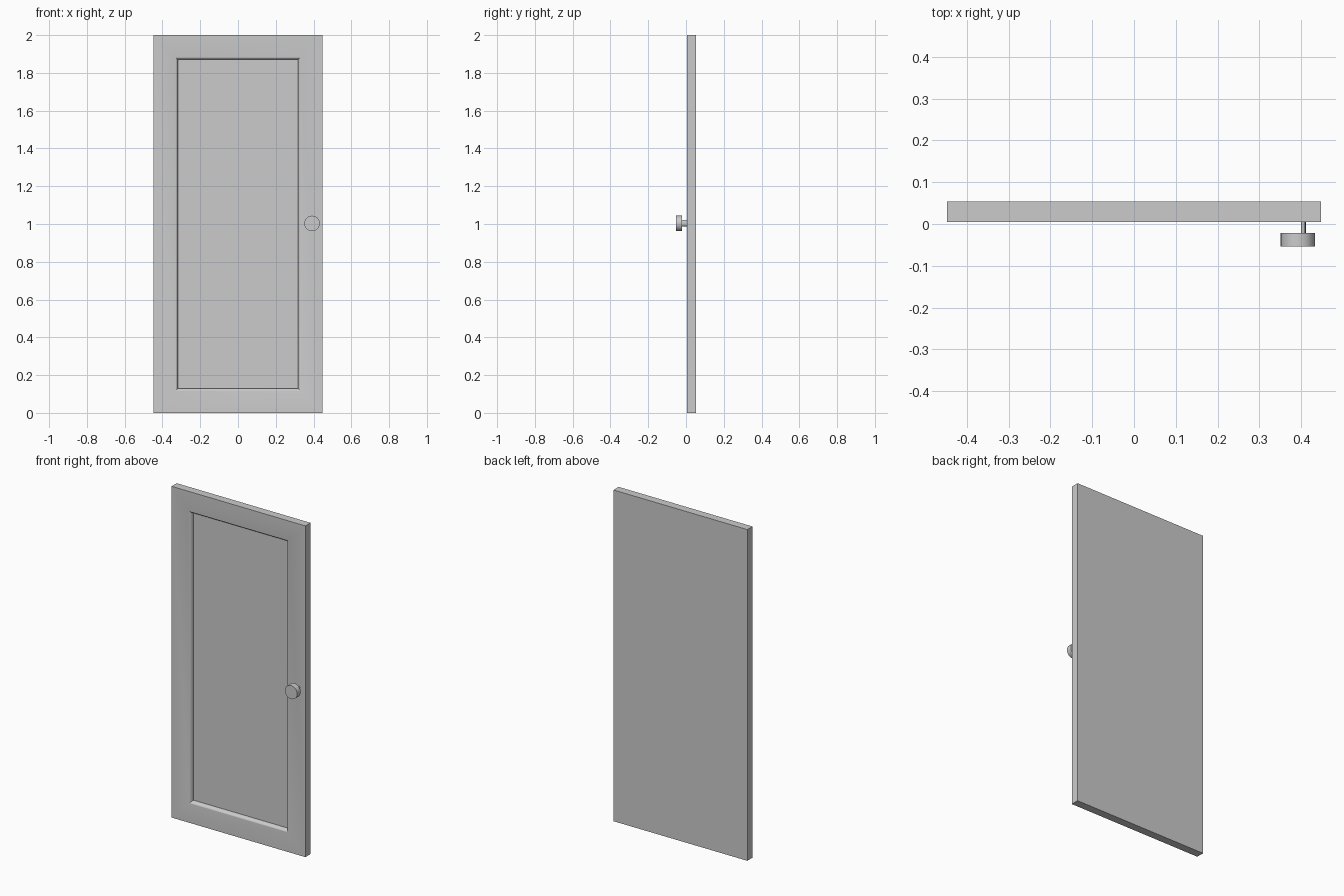
import bpy, bmesh
from math import radians, pi
from mathutils import Matrix, Vector

if "Cube" in bpy.data.objects:
    bpy.data.objects.remove(bpy.data.objects["Cube"])

HALF_W, HEIGHT = 0.447, 2.0
FRONT, BACK = 0.0045, 0.0535


def add_object(name, bm):
    bmesh.ops.recalc_face_normals(bm, faces=bm.faces)
    mesh = bpy.data.meshes.new(name)
    bm.to_mesh(mesh)
    bm.free()
    obj = bpy.data.objects.new(name, mesh)
    bpy.context.collection.objects.link(obj)
    return obj


def shade(obj, angle):
    bpy.ops.object.select_all(action='DESELECT')
    obj.select_set(True)
    bpy.context.view_layer.objects.active = obj
    bpy.ops.object.shade_smooth_by_angle(angle=radians(angle))


def door_ring(bm, inset, y):
    x = HALF_W - inset
    return [bm.verts.new((sx * x, y, z)) for sx, z in
            ((-1, inset), (1, inset), (1, HEIGHT - inset), (-1, HEIGHT - inset))]


# Door slab: rings run from the back, over the frame, down the moulding to the panel
profile = [(0, BACK), (0, FRONT), (0.117, FRONT), (0.121, FRONT + 0.002),
           (0.125, FRONT + 0.006), (0.129, FRONT + 0.012), (0.130, FRONT + 0.025)]
bm = bmesh.new()
rings = [door_ring(bm, *p) for p in profile]
for a, b in zip(rings, rings[1:]):
    for i in range(4):
        j = (i + 1) % 4
        bm.faces.new((a[i], a[j], b[j], b[i]))
bm.faces.new(rings[0])
bm.faces.new(rings[-1])
shade(add_object("door_panel", bm), 35)


def disc(name, x, z, rx, rz, y0, y1):
    bm = bmesh.new()
    bmesh.ops.create_cone(bm, cap_ends=True, segments=32, radius1=1, radius2=1, depth=1)
    bmesh.ops.rotate(bm, verts=bm.verts, matrix=Matrix.Rotation(pi / 2, 3, 'X'))
    bmesh.ops.scale(bm, verts=bm.verts, vec=(rx, y1 - y0, rz))
    bmesh.ops.translate(bm, verts=bm.verts, vec=Vector((x, (y0 + y1) / 2, z)))
    shade(add_object(name, bm), 35)


# Knob and its stem
disc("knob", 0.392, 1.003, 0.041, 0.041, -0.0535, -0.021)
disc("knob_stem", 0.405, 1.005, 0.006, 0.017, -0.022, FRONT + 0.002)
